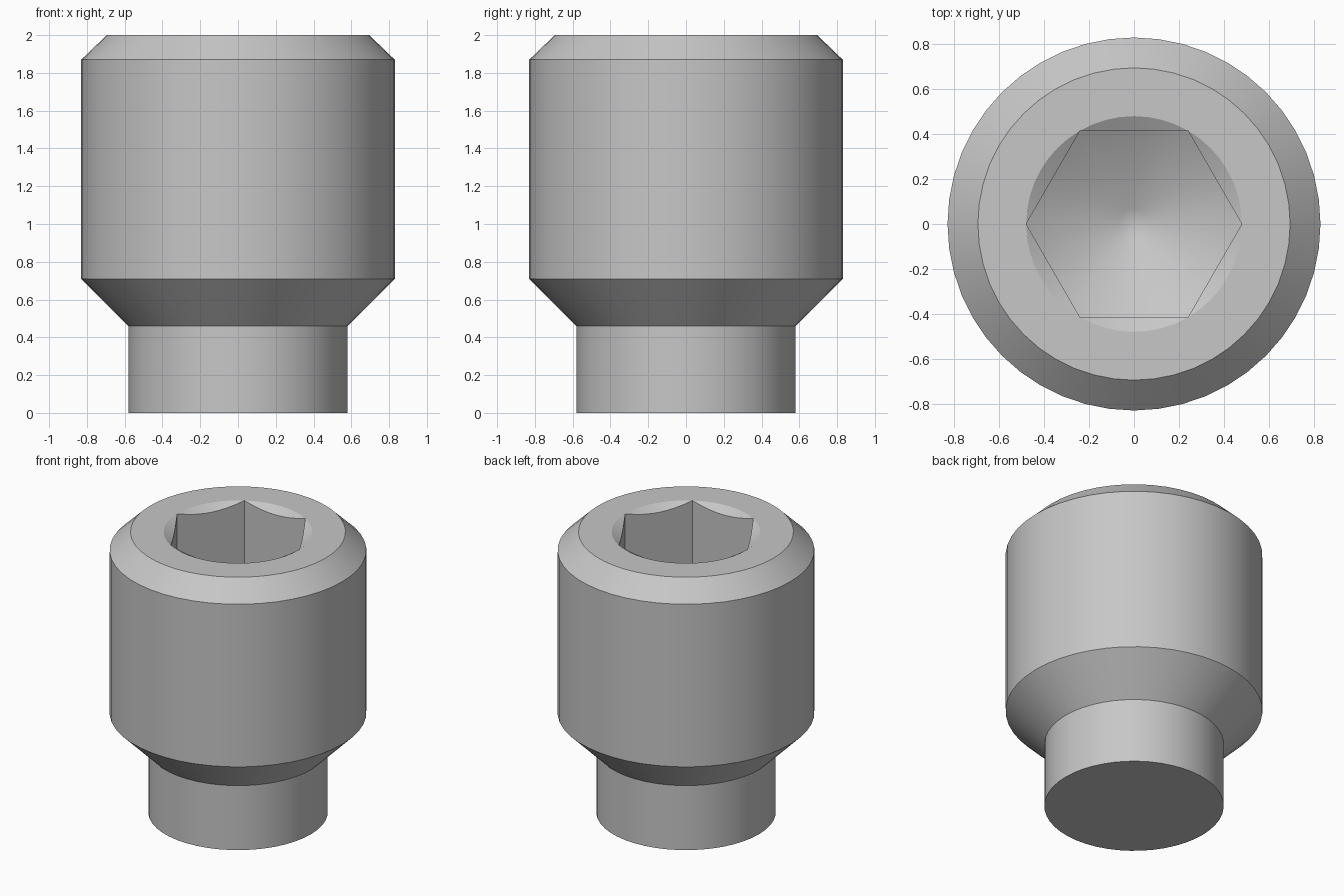
import bpy, bmesh, math

cube = bpy.data.objects.get("Cube")
if cube:
    bpy.data.objects.remove(cube, do_unlink=True)

SEGMENTS = 48
RIM = 0.48                               # socket mouth radius = hexagon corner radius
FLAT = RIM * math.cos(math.pi / 6)       # centre to hexagon flat
SLOPE = math.tan(math.pi / 6)
TIP_Z = 0.95                             # bottom of the drilled point

steel = bpy.data.materials.new("plain_grey_steel")
steel.use_nodes = True
colour = (0.57, 0.57, 0.57, 1)
steel.diffuse_color = colour
steel.node_tree.nodes["Principled BSDF"].inputs["Base Color"].default_value = colour


def hexagon(angle):
    """Radius of the hexagon at an angle, corners on the x axis."""
    return FLAT / math.cos(angle % (math.pi / 3) - math.pi / 6)


def circle(radius, z):
    return lambda angle: (radius, z)


def mouth(angle):
    r = hexagon(angle)
    return r, 2 - (RIM - r) * SLOPE


def floor_edge(angle):
    r = hexagon(angle)
    return r, TIP_Z + r * SLOPE


# Outer body from the base up, then down into the hexagonal socket
rings = [circle(0.58, 0), circle(0.58, 0.46), circle(0.83, 0.71), circle(0.83, 1.87),
         circle(0.695, 2), circle(RIM, 2), mouth, floor_edge,
         circle(0.07, TIP_Z + 0.07 * SLOPE)]

bm = bmesh.new()
loops = []
for ring in rings:
    loop = []
    for i in range(SEGMENTS):
        a = math.tau * i / SEGMENTS
        r, z = ring(a)
        loop.append(bm.verts.new((r * math.cos(a), r * math.sin(a), z)))
    loops.append(loop)

for low, high in zip(loops, loops[1:]):
    for i in range(SEGMENTS):
        j = (i + 1) % SEGMENTS
        bm.faces.new((low[i], low[j], high[j], high[i]))

# Base cap and the small blunt tip of the drilled point
bm.faces.new(reversed(loops[0]))
tip = bm.verts.new((0, 0, TIP_Z + 0.03))
for i in range(SEGMENTS):
    bm.faces.new((loops[-1][i], loops[-1][(i + 1) % SEGMENTS], tip))

bmesh.ops.remove_doubles(bm, verts=bm.verts[:], dist=0.0005)
bmesh.ops.recalc_face_normals(bm, faces=bm.faces[:])
mesh = bpy.data.meshes.new("socket_body")
bm.to_mesh(mesh)
bm.free()
mesh.materials.append(steel)

body = bpy.data.objects.new("socket_body", mesh)
bpy.context.collection.objects.link(body)
bpy.ops.object.select_all(action='DESELECT')
body.select_set(True)
bpy.context.view_layer.objects.active = body
bpy.ops.object.shade_smooth_by_angle(angle=math.radians(22))
